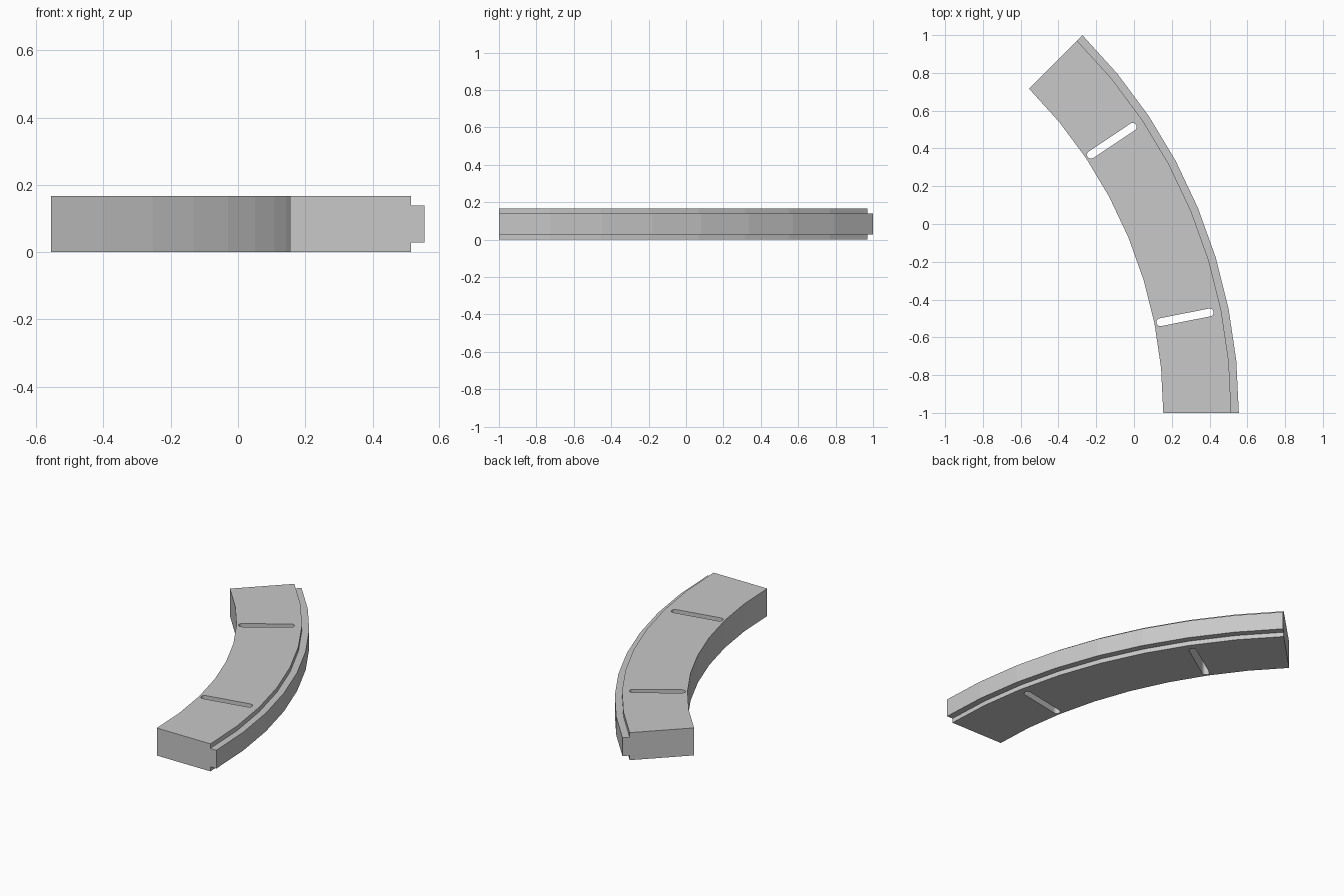
import bpy, bmesh
from math import cos, sin, pi, radians
from mathutils import Vector

if "Cube" in bpy.data.objects:
    bpy.data.objects.remove(bpy.data.objects["Cube"])

CENTRE = Vector((-2.273, -1.0, 0.0))   # centre of the arc
SWEEP, STEPS = radians(45), 8
HEIGHT, LIP = 0.167, 0.028
INNER, STEP, OUTER = 2.428, 2.788, 2.828

grey = bpy.data.materials.new("mid grey")
grey.use_nodes = True
colour = (0.58, 0.58, 0.58, 1.0)
grey.diffuse_color = colour
grey.node_tree.nodes["Principled BSDF"].inputs["Base Color"].default_value = colour


def polar(radius, angle, z):
    return CENTRE + Vector((radius * cos(angle), radius * sin(angle), z))


def finish(bm, name):
    bmesh.ops.recalc_face_normals(bm, faces=bm.faces)
    mesh = bpy.data.meshes.new(name)
    bm.to_mesh(mesh)
    bm.free()
    mesh.materials.append(grey)
    obj = bpy.data.objects.new(name, mesh)
    bpy.context.collection.objects.link(obj)
    return obj


# Curved segment: cross-section with a tongue on the outer edge, swept on the arc
section = [(INNER, 0), (STEP, 0), (STEP, LIP), (OUTER, LIP),
           (OUTER, HEIGHT - LIP), (STEP, HEIGHT - LIP), (STEP, HEIGHT), (INNER, HEIGHT)]
bm = bmesh.new()
rings = [[bm.verts.new(polar(r, SWEEP * i / STEPS, z)) for r, z in section]
         for i in range(STEPS + 1)]
for a, b in zip(rings, rings[1:]):
    for j in range(len(section)):
        k = (j + 1) % len(section)
        bm.faces.new((a[j], a[k], b[k], b[j]))
bm.faces.new(rings[0])
bm.faces.new(rings[-1])
segment = finish(bm, "curved_segment")


# Round-ended radial slots cut right through
def slot_cutter(angle, near=2.46, far=2.726, half_width=0.021, sides=10):
    bm = bmesh.new()
    outline = []
    for radius, start in ((far, -pi / 2), (near, pi / 2)):
        for i in range(sides + 1):
            t = angle + start + pi * i / sides
            offset = Vector((cos(t), sin(t), 0)) * half_width
            outline.append(bm.verts.new(polar(radius, angle, -0.1) + offset))
    face = bm.faces.new(outline)
    top = bmesh.ops.extrude_face_region(bm, geom=[face])["geom"]
    bmesh.ops.translate(bm, vec=(0, 0, HEIGHT + 0.2),
                        verts=[v for v in top if isinstance(v, bmesh.types.BMVert)])
    return finish(bm, "slot_cutter")


for fraction in (0.25, 0.75):
    cutter = slot_cutter(SWEEP * fraction)
    cut = segment.modifiers.new("slot", 'BOOLEAN')
    cut.operation, cut.solver, cut.object = 'DIFFERENCE', 'EXACT', cutter
    bpy.context.view_layer.objects.active = segment
    bpy.ops.object.modifier_apply(modifier=cut.name)
    bpy.data.objects.remove(cutter)
